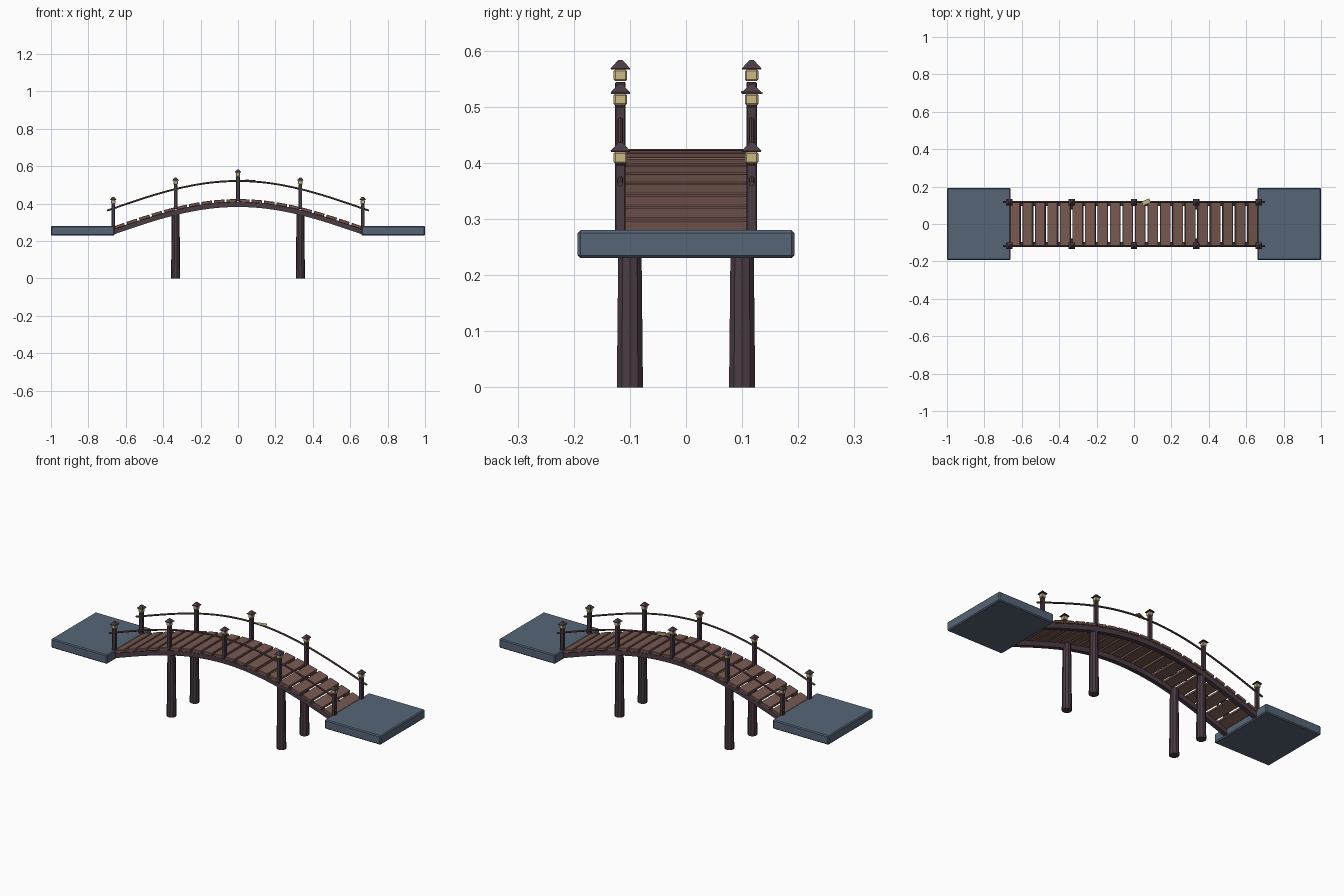
import bpy
import bmesh
from math import sin, cos, pi, atan
from mathutils import Matrix

cube = bpy.data.objects.get("Cube")
if cube:
    bpy.data.objects.remove(cube, do_unlink=True)

SPAN = 0.667     # half length of the arch
RISE = 0.147


def arch(x, base):
    return base + RISE * cos(pi * x / (2 * SPAN))


def tilt(x):
    return -atan(-RISE * pi / (2 * SPAN) * sin(pi * x / (2 * SPAN)))


def material(name, rgb):
    m = bpy.data.materials.new(name)
    m.use_nodes = True
    m.diffuse_color = (*rgb, 1)
    m.node_tree.nodes["Principled BSDF"].inputs["Base Color"].default_value = (*rgb, 1)
    return m


STONE = material("blue_grey_stone", (0.095, 0.13, 0.185))
PLANK = material("plank_wood", (0.19, 0.10, 0.083))
RAIL = material("rail_wood", (0.115, 0.066, 0.055))
DARK = material("dark_wood", (0.07, 0.045, 0.06))
GLOW = material("lantern_paper", (0.60, 0.48, 0.24))


def finish(name, bm, mat, bevel=0):
    bmesh.ops.recalc_face_normals(bm, faces=bm.faces)
    mesh = bpy.data.meshes.new(name)
    bm.to_mesh(mesh)
    bm.free()
    mesh.materials.append(mat)
    ob = bpy.data.objects.new(name, mesh)
    bpy.context.collection.objects.link(ob)
    if bevel:
        mod = ob.modifiers.new("Bevel", "BEVEL")
        mod.width = bevel
        mod.segments = 1
    return ob


def box(name, centre, size, mat, bevel=0, rot=None):
    bm = bmesh.new()
    bmesh.ops.create_cube(bm, size=1)
    m = Matrix.Translation(centre) @ (rot or Matrix()) @ Matrix.Diagonal((*size, 1))
    bm.transform(m)
    return finish(name, bm, mat, bevel)


def cone(name, centre, r1, r2, depth, sides, mat, turn=0):
    bm = bmesh.new()
    bmesh.ops.create_cone(bm, cap_ends=True, segments=sides,
                          radius1=r1, radius2=r2, depth=depth)
    bm.transform(Matrix.Translation(centre) @ Matrix.Rotation(turn, 4, "Z"))
    return finish(name, bm, mat)


def sweep(name, y, base, half_length, profile, mat, steps=32):
    """Carry a (y, z) cross-section along the arch."""
    bm = bmesh.new()
    rings = []
    for i in range(steps + 1):
        x = half_length * (2 * i / steps - 1)
        a = tilt(x)
        rings.append([bm.verts.new((x + dz * sin(a), y + dy, arch(x, base) + dz * cos(a)))
                      for dy, dz in profile])
    n = len(profile)
    for a, b in zip(rings, rings[1:]):
        for k in range(n):
            bm.faces.new((a[k], a[(k + 1) % n], b[(k + 1) % n], b[k]))
    bm.faces.new(rings[0])
    bm.faces.new(rings[-1])
    return finish(name, bm, mat)


# Stone landings
for side, sx in (("left", 1), ("right", -1)):
    box(f"{side}_landing", (sx * 0.83, 0, 0.255), (0.34, 0.386, 0.05), STONE, 0.005)

# Deck planks
COUNT = 20
pitch = 2 * SPAN / COUNT
for i in range(COUNT):
    x = -SPAN + pitch * (i + 0.5)
    box(f"plank_{i + 1}", (x, 0, arch(x, 0.269)), (0.057, 0.248, 0.016), PLANK, 0.002,
        Matrix.Rotation(tilt(x), 4, "Y"))

# Arched beams, handrails, piers and lantern posts on both sides
beam = [(-0.012, -0.014), (0.012, -0.014), (0.012, 0.014), (-0.012, 0.014)]
tube = [(0.005 * cos(k * pi / 4), 0.005 * sin(k * pi / 4)) for k in range(8)]
for side, sy in (("front", -1), ("back", 1)):
    y = sy * 0.117
    sweep(f"{side}_beam", sy * 0.108, 0.249, SPAN, beam, DARK)
    sweep(f"{side}_handrail", y, 0.374, 0.70, tube, RAIL)

    for sx in (-1, 1):
        cone(f"{side}_pier", (sx * SPAN / 2, sy * 0.1, 0.182), 0.0245, 0.0205, 0.364,
             10, DARK, pi / 10)

    for i in range(5):
        x = SPAN * (i / 2 - 1)
        z = arch(x, 0.277)
        box(f"{side}_post", (x, y, z + 0.055), (0.019, 0.019, 0.13), DARK, 0.002)
        box(f"{side}_lantern", (x, y, z + 0.132), (0.024, 0.024, 0.021), GLOW, 0.003)
        cone(f"{side}_lantern_roof", (x, y, z + 0.152), 0.0245, 0.005, 0.015,
             4, DARK, pi / 4)
        box(f"{side}_lantern_eave", (x, y, z + 0.1435), (0.034, 0.034, 0.003), DARK)

# Small paper tag resting on the back handrail
box("paper_tag", (0.065, 0.117, arch(0.065, 0.38)), (0.045, 0.024, 0.004), GLOW, 0.001,
    Matrix.Rotation(tilt(0.065), 4, "Y") @ Matrix.Rotation(0.4, 4, "Z"))
